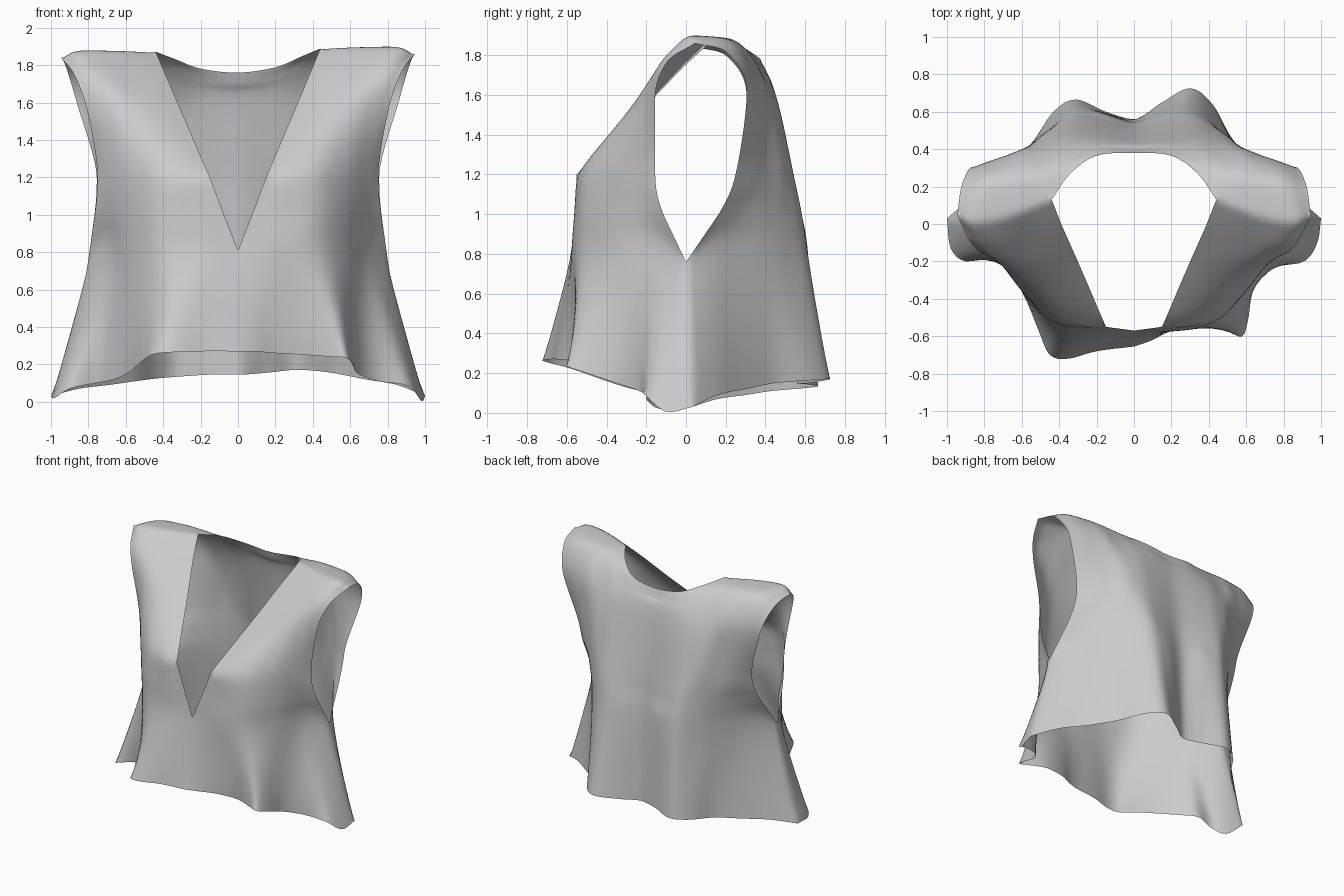
import bpy, bmesh
from mathutils import Vector

if "Cube" in bpy.data.objects:
    bpy.data.objects.remove(bpy.data.objects["Cube"])

NECK, SHOULDER, SEG = 28, 40, 10


def limited(a, b):
    # average slope, limited so the lengthwise curves do not overshoot
    out = []
    for p, q in zip(a, b):
        m = (p + q) / 2
        lim = 2.5 * min(abs(p), abs(q)) if p * q > 0 else 0.0
        out.append(max(-lim, min(lim, m)))
    return Vector(out)


def spline(pts, n, limit=False, centred=False):
    """n+1 smooth samples through the points, uniform parameter."""
    p = [Vector(v) for v in pts]
    d = [p[i + 1] - p[i] for i in range(len(p) - 1)]
    mid = [limited(a, b) if limit else (a + b) / 2 for a, b in zip(d, d[1:])]
    m = [d[0].copy()] + mid + [d[-1].copy()]
    if centred:                                   # level across the centre line
        m[0].y *= 0.2
        m[0].z = 0
    out = []
    for k in range(n + 1):
        f = k / n * len(d)
        i = min(int(f), len(d) - 1)
        t = f - i
        out.append(p[i] * (1 + 2 * t) * (1 - t) ** 2 + m[i] * t * (1 - t) ** 2
                   + p[i + 1] * t * t * (3 - 2 * t) + m[i + 1] * t * t * (t - 1))
    return out


def flat(z, pts, last_z=None):
    rows = [(x, y, z) for x, y in pts]
    if last_z is not None:
        rows[-1] = rows[-1][:2] + (last_z,)
    return rows


def panel(bm, rows, side, v_edge):
    """Loft sampled rows (hem to top) into a sheet; side = +1 right, -1 left."""
    cols = len(rows[0])
    nv = SEG * (len(rows) - 1)
    grid = []
    for c in range(cols):
        u = c / (cols - 1)
        ctrl = [r[c] for r in rows]
        line = []
        for k, s in enumerate(spline(ctrl, nv, limit=True)):
            i = min(k // SEG, len(rows) - 2)
            lin = ctrl[i].lerp(ctrl[i + 1], k / SEG - i)
            if v_edge:
                s = s.lerp(lin, (1 - u) ** 3)        # straight neckline edge
            if i < 2:
                s = s.lerp(lin, u ** 6)              # side seam and armhole corner
            tilt = max(0, s.z - 0.9) * min(1, abs(s.x) * 2)
            s.z += 0.01 * side * tilt                # right shoulder sits higher
            line.append(bm.verts.new((s.x * side, s.y, s.z)))
        grid.append(line)
    for a, b in zip(grid, grid[1:]):
        for k in range(nv):
            q = (a[k], b[k], b[k + 1], a[k + 1])
            bm.faces.new(q if side > 0 else q[::-1])


# hem edges, centre to side seam (folds differ left and right)
front_hem = {
    1: [(0, -.655, .27), (.1, -.62, .268), (.2, -.57, .26), (.37, -.54, .25), (.5, -.575, .24), (.58, -.6, .235),
        (.612, -.5, .2), (.64, -.35, .15), (.75, -.235, .11), (.91, -.2, .085), (.98, -.1, .005), (1, .03, .03)],
    -1: [(0, -.655, .27), (.2, -.68, .27), (.35, -.72, .265), (.45, -.7, .255), (.51, -.57, .22),
         (.58, -.4, .16), (.66, -.27, .12), (.76, -.18, .1), (.9, -.2, .07), (.98, -.13, .02), (1, .03, .03)]}
back_hem = {
    1: [(0, .56, .145), (.15, .65, .155), (.3, .725, .17), (.42, .64, .165), (.53, .45, .15),
        (.68, .3, .12), (.85, .16, .09), (1, .03, .03)],
    -1: [(0, .56, .145), (.15, .6, .145), (.31, .665, .135), (.43, .6, .125), (.55, .43, .11),
         (.69, .3, .09), (.85, .16, .07), (1, .03, .03)]}

# shared shoulder line and back neckline
shoulder = [(.44, .13, 1.88), (.56, .08, 1.885), (.7, .03, 1.89), (.87, .005, 1.89), (.945, .045, 1.85)]
neck = [(0, .38, 1.76), (.2, .365, 1.785), (.34, .27, 1.84), (.44, .13, 1.88)]

# front body rows, V-neck edge to armhole edge
front = [
    flat(.81, [(0, -.57), (.21, -.575), (.43, -.53), (.59, -.36), (.69, -.16), (.8, 0)], .76),
    flat(1.0, [(.075, -.56), (.25, -.56), (.44, -.52), (.59, -.37), (.695, -.2), (.766, -.115)]),
    flat(1.2, [(.15, -.55), (.29, -.545), (.44, -.5), (.59, -.37), (.69, -.24), (.75, -.155)]),
    flat(1.55, [(.3, -.2), (.4, -.24), (.52, -.265), (.63, -.25), (.73, -.2), (.803, -.157)]),
    flat(1.75, [(.385, -.01), (.48, -.05), (.6, -.09), (.7, -.125), (.8, -.13), (.872, -.1)])]

# back body rows, centre to armhole edge
back = [
    flat(.78, [(0, .54), (.18, .6), (.33, .61), (.46, .5), (.56, .38), (.65, .25), (.73, .13), (.8, 0)], .76),
    flat(1.0, [(0, .52), (.19, .565), (.335, .58), (.46, .5), (.56, .4), (.65, .29), (.715, .22), (.767, .165)]),
    flat(1.2, [(0, .5), (.2, .53), (.34, .54), (.46, .5), (.56, .42), (.65, .35), (.71, .295), (.755, .25)]),
    flat(1.6, [(0, .44), (.18, .45), (.33, .45), (.45, .43), (.57, .41), (.68, .37), (.77, .34), (.86, .305)]),
    [(0, .4, 1.7), (.2, .4, 1.725), (.36, .33, 1.8), (.47, .27, 1.85), (.58, .24, 1.87),
     (.7, .23, 1.87), (.82, .22, 1.86), (.92, .21, 1.8)]]

bm = bmesh.new()
for side in (1, -1):
    f_rows = [spline(r, SHOULDER) for r in [front_hem[side]] + front + [shoulder]]
    panel(bm, f_rows, side, True)
    b_rows = [spline(r, NECK + SHOULDER, centred=True) for r in [back_hem[side]] + back]
    b_rows.append(spline(neck, NECK, centred=True) + spline(shoulder, SHOULDER)[1:])
    panel(bm, b_rows, side, False)

# sew the panels together
bmesh.ops.remove_doubles(bm, verts=bm.verts, dist=0.002)
bmesh.ops.recalc_face_normals(bm, faces=bm.faces)
# relax the cloth a little, keeping its open edges in place
inner = [v for v in bm.verts if not v.is_boundary]
for _ in range(8):
    bmesh.ops.smooth_vert(bm, verts=inner, factor=0.5, use_axis_x=True, use_axis_y=True, use_axis_z=True)
mesh = bpy.data.meshes.new("sleeveless_top")
bm.to_mesh(mesh)
bm.free()
for p in mesh.polygons:
    p.use_smooth = True
top = bpy.data.objects.new("sleeveless_top", mesh)
bpy.context.collection.objects.link(top)
